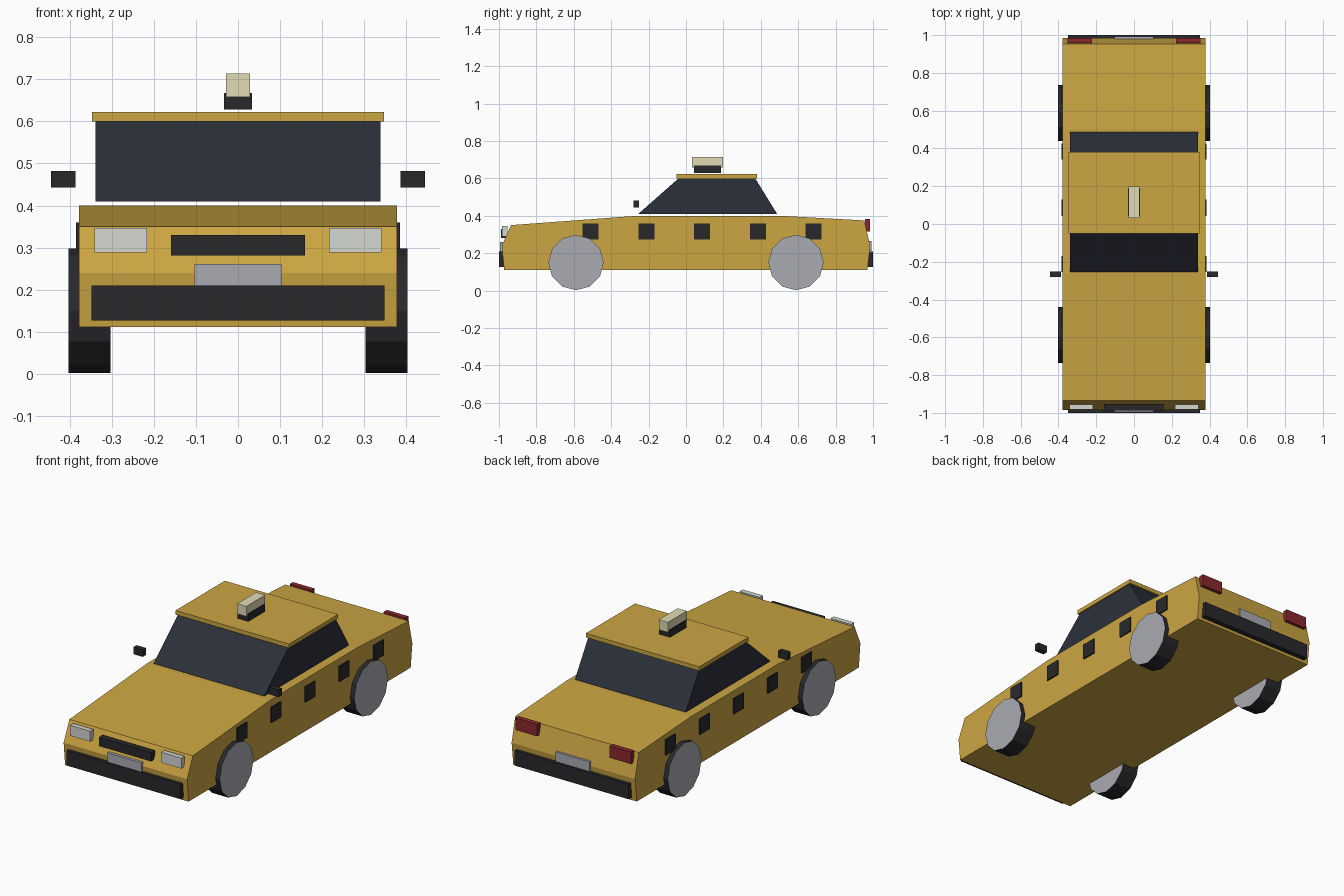
import bpy, bmesh, math

if "Cube" in bpy.data.objects:
    bpy.data.objects.remove(bpy.data.objects["Cube"])


def material(name, r, g, b):
    m = bpy.data.materials.new(name)
    m.diffuse_color = (r, g, b, 1)
    m.use_nodes = True
    m.node_tree.nodes["Principled BSDF"].inputs["Base Color"].default_value = m.diffuse_color
    return m


YELLOW = material("yellow paint", 0.60, 0.38, 0.055)
BLACK = material("black trim", 0.022, 0.022, 0.025)
GLASS = material("dark glass", 0.024, 0.030, 0.042)
RED = material("red lens", 0.25, 0.022, 0.027)
CREAM = material("cream lamp", 0.76, 0.70, 0.47)
CLEAR = material("clear lens", 0.66, 0.68, 0.64)
GREY = material("grey metal", 0.40, 0.41, 0.45)


def finish(name, bm, *mats):
    bmesh.ops.recalc_face_normals(bm, faces=bm.faces)
    mesh = bpy.data.meshes.new(name)
    bm.to_mesh(mesh)
    bm.free()
    for m in mats:
        mesh.materials.append(m)
    obj = bpy.data.objects.new(name, mesh)
    bpy.context.collection.objects.link(obj)
    return obj


def box(name, x, y, z, mat):
    """Box from (min, max) ranges on each axis."""
    bm = bmesh.new()
    bmesh.ops.create_cube(bm, size=1)
    for v in bm.verts:
        v.co = [r[0] if c < 0 else r[1] for c, r in zip(v.co, (x, y, z))]
    return finish(name, bm, mat)


def pair(name, x, y, z, mat):
    """Box on the right and its mirror image on the left."""
    box(name + "_right", x, y, z, mat)
    box(name + "_left", (-x[1], -x[0]), y, z, mat)


def side_profile(name, points, half_width, mat):
    """Extrude a (y, z) side profile across the car."""
    bm = bmesh.new()
    face = bm.faces.new([bm.verts.new((-half_width, y, z)) for y, z in points])
    new = bmesh.ops.extrude_face_region(bm, geom=[face], use_keep_orig=True)["geom"]
    bmesh.ops.translate(bm, vec=(2 * half_width, 0, 0),
                        verts=[g for g in new if isinstance(g, bmesh.types.BMVert)])
    return finish(name, bm, mat)


def wheel(name, x, y):
    bm = bmesh.new()
    bmesh.ops.create_cone(bm, cap_ends=True, segments=12,
                          radius1=0.148, radius2=0.148, depth=0.1)
    for f in bm.faces:
        f.material_index = 1 if len(f.verts) > 4 else 0
    obj = finish(name, bm, BLACK, GREY)
    obj.rotation_euler = (0, math.pi / 2, 0)
    obj.location = (x, y, 0.15)


# Body shell, glasshouse and roof
side_profile("body", [(-0.972, 0.111), (-0.985, 0.24), (-0.935, 0.35), (-0.26, 0.40),
                      (0.50, 0.40), (0.953, 0.375), (0.985, 0.24), (0.97, 0.111)],
             0.378, YELLOW)
side_profile("cabin_glass", [(-0.255, 0.41), (-0.04, 0.60), (0.37, 0.60), (0.487, 0.41)],
             0.339, GLASS)
box("roof", (-0.347, 0.347), (-0.05, 0.38), (0.60, 0.623), YELLOW)

# Roof sign
box("sign_base", (-0.033, 0.033), (0.043, 0.187), (0.628, 0.668), BLACK)
box("sign_lamp", (-0.028, 0.028), (0.033, 0.198), (0.658, 0.714), CREAM)

# Wheels
for side, x in (("right", 0.353), ("left", -0.353)):
    wheel("front_wheel_" + side, x, -0.588)
    wheel("rear_wheel_" + side, x, 0.588)

# Chequer squares along the doors, and mirrors
for i in range(5):
    y = -0.51 + 0.298 * i
    pair(f"door_square_{i + 1}", (0.372, 0.385), (y - 0.043, y + 0.043),
         (0.274, 0.36), BLACK)
pair("side_mirror", (0.387, 0.445), (-0.28, -0.252), (0.443, 0.482), BLACK)

# Front details
pair("headlight", (0.217, 0.341), (-0.983, -0.955), (0.288, 0.346), CLEAR)
box("grille", (-0.16, 0.16), (-0.988, -0.955), (0.281, 0.33), BLACK)
box("front_plate", (-0.104, 0.104), (-0.994, -0.978), (0.205, 0.261), GREY)
box("front_bumper", (-0.349, 0.349), (-1.0, -0.965), (0.127, 0.21), BLACK)

# Rear details
pair("tail_light", (0.222, 0.353), (0.957, 0.985), (0.317, 0.383), RED)
box("rear_plate", (-0.104, 0.104), (0.973, 0.992), (0.212, 0.265), GREY)
box("rear_bumper", (-0.349, 0.349), (0.965, 1.0), (0.127, 0.21), BLACK)
